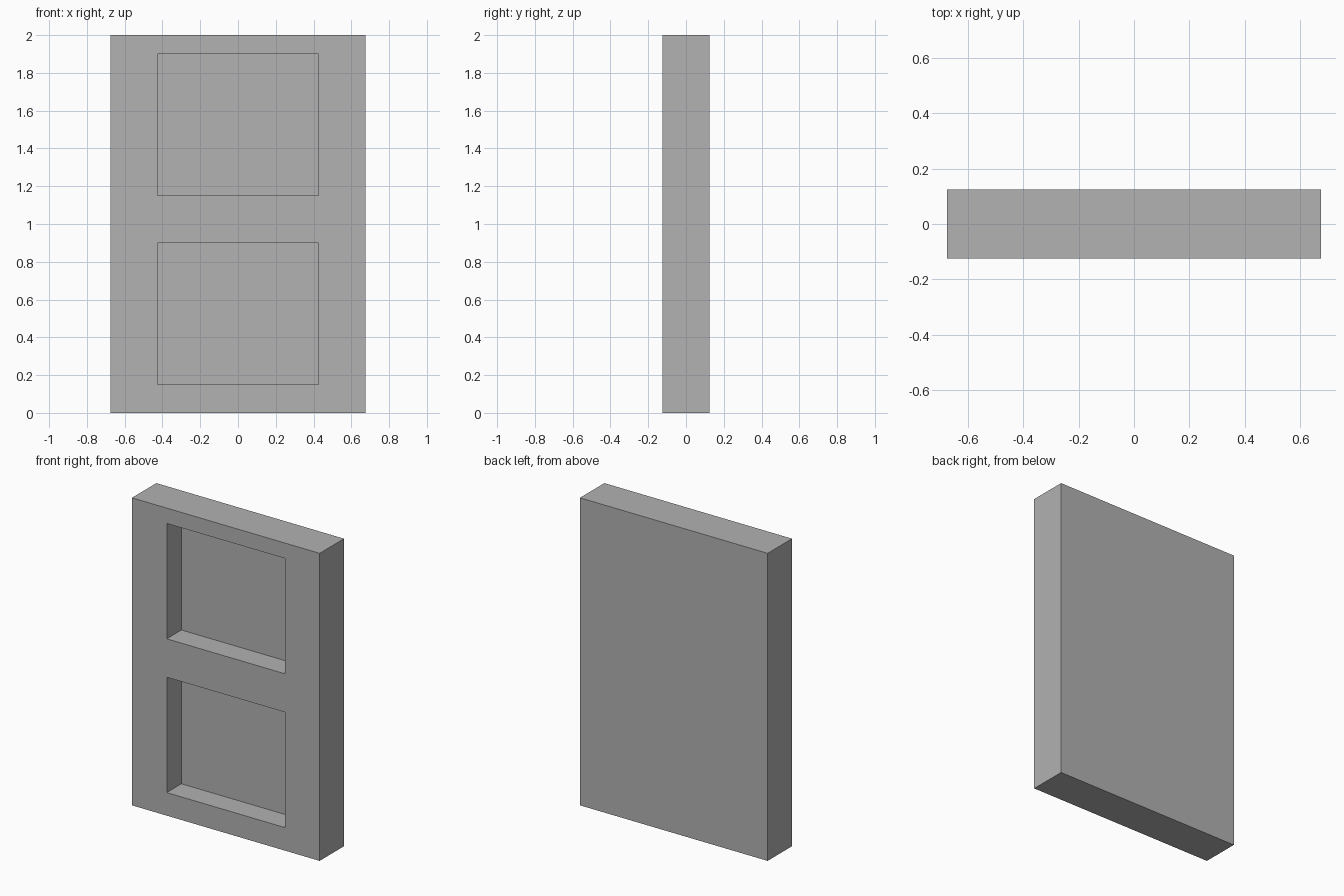
import bpy
import bmesh

cube = bpy.data.objects.get("Cube")
if cube:
    bpy.data.objects.remove(cube, do_unlink=True)

WIDTH, DEPTH, HEIGHT = 1.35, 0.25, 2.0
OPENING_HALF, RECESS = 0.425, 0.15
OPENINGS = [(0.15, 0.9), (1.15, 1.9)]

# Single plain grey
grey = bpy.data.materials.new("plain_grey")
grey.use_nodes = True
colour = (0.445, 0.445, 0.445, 1)
grey.diffuse_color = colour
grey.node_tree.nodes["Principled BSDF"].inputs["Base Color"].default_value = colour

# Front face as a grid of panels split at the opening edges
bm = bmesh.new()
xs = [-WIDTH / 2, -OPENING_HALF, OPENING_HALF, WIDTH / 2]
zs = [0] + [z for pair in OPENINGS for z in pair] + [HEIGHT]
grid = [[bm.verts.new((x, -DEPTH / 2, z)) for x in xs] for z in zs]
panels = {}
for r in range(len(zs) - 1):
    for c in range(len(xs) - 1):
        panels[r, c] = bm.faces.new((grid[r][c], grid[r][c + 1],
                                     grid[r + 1][c + 1], grid[r + 1][c]))


def push_back(faces, distance):
    """Extrude faces towards the back and drop the originals."""
    result = bmesh.ops.extrude_face_region(bm, geom=faces, use_keep_orig=False)
    verts = [v for v in result["geom"] if isinstance(v, bmesh.types.BMVert)]
    bmesh.ops.translate(bm, verts=verts, vec=(0, distance, 0))
    old = [f for f in faces if f.is_valid]
    bmesh.ops.delete(bm, geom=old, context="FACES")


# Two recessed panels
for row in (1, 3):
    push_back([panels[row, 1]], RECESS)

# Outer sides and flat back
rim = [e for e in bm.edges if e.is_boundary]
result = bmesh.ops.extrude_edge_only(bm, edges=rim)
back = [v for v in result["geom"] if isinstance(v, bmesh.types.BMVert)]
bmesh.ops.translate(bm, verts=back, vec=(0, DEPTH, 0))
bmesh.ops.holes_fill(bm, edges=[e for e in bm.edges if e.is_boundary], sides=0)

# Merge coplanar panels and tidy normals
bmesh.ops.dissolve_limit(bm, angle_limit=0.01, verts=bm.verts[:], edges=bm.edges[:])
bmesh.ops.recalc_face_normals(bm, faces=bm.faces[:])

mesh = bpy.data.meshes.new("recessed_panel")
bm.to_mesh(mesh)
bm.free()
mesh.materials.append(grey)
panel = bpy.data.objects.new("recessed_panel", mesh)
bpy.context.collection.objects.link(panel)
